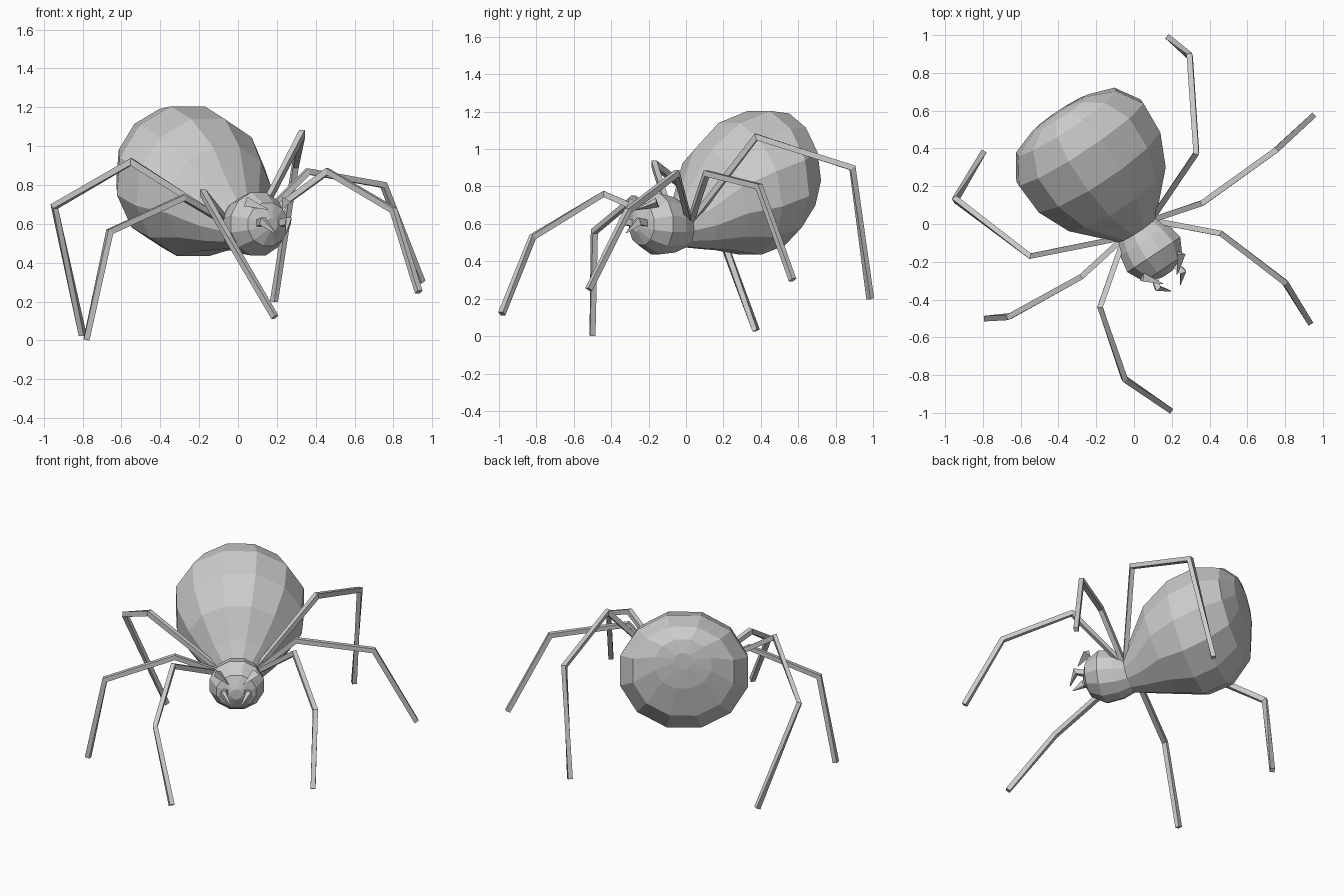
import bpy, bmesh
from math import sin, cos, pi, radians
from mathutils import Vector, Matrix

if "Cube" in bpy.data.objects:
    bpy.data.objects.remove(bpy.data.objects["Cube"])

# Body frame: local x = sideways, local y = backwards, turned about z
FRAME = Matrix.Translation((-0.22, 0.33, 0)) @ Matrix.Rotation(radians(33.4), 4, 'Z')


def loft(name, rings, matrix=Matrix()):
    """Skin a list of equal-sized rings, capping both ends."""
    bm = bmesh.new()
    loops = [[bm.verts.new(matrix @ Vector(p)) for p in ring] for ring in rings]
    n = len(loops[0])
    for a, b in zip(loops, loops[1:]):
        for i in range(n):
            j = (i + 1) % n
            bm.faces.new((a[i], a[j], b[j], b[i]))
    bm.faces.new(loops[0])
    bm.faces.new(loops[-1])
    bmesh.ops.recalc_face_normals(bm, faces=bm.faces)
    mesh = bpy.data.meshes.new(name)
    bm.to_mesh(mesh)
    bm.free()
    ob = bpy.data.objects.new(name, mesh)
    bpy.context.collection.objects.link(ob)
    return ob


def body_ring(yt, zt, yb, zb, w, n=12):
    """Elliptical ring from its top point, bottom point and half width."""
    ring = []
    for i in range(n):
        a = 2 * pi * (i + 0.5) / n
        c = cos(a) * 1.02
        ring.append((w * 1.01 * sin(a),
                     (yt + yb) / 2 + c * (yt - yb) / 2,
                     (zt + zb) / 2 + c * (zt - zb) / 2))
    return ring


def tube(name, points, radii, sides=4, matrix=Matrix()):
    """Prism following a bent path, with mitred joints."""
    pts = [Vector(p) for p in points]
    rings = []
    for i, p in enumerate(pts):
        d0 = (p - pts[i - 1]).normalized() if i else None
        d1 = (pts[i + 1] - p).normalized() if i < len(pts) - 1 else None
        t = ((d0 or d1) + (d1 or d0)).normalized()
        mitre = 1 / t.dot(d1 or d0)
        side = t.cross(Vector((0, 0, 1))).normalized()
        up = side.cross(t)
        ring = []
        for k in range(sides):
            a = 2 * pi * (k + 0.5) / sides
            ring.append(p + radii[i] * (side * cos(a) + up * sin(a) * mitre))
        rings.append(ring)
    return loft(name, rings, matrix)


# Head, waist and abdomen as one pear-shaped body
loft("body", [body_ring(*r) for r in (
    (-0.715, 0.63, -0.715, 0.56, 0.035),
    (-0.68, 0.71, -0.68, 0.485, 0.125),
    (-0.59, 0.765, -0.59, 0.435, 0.172),
    (-0.50, 0.745, -0.49, 0.445, 0.155),
    (-0.445, 0.72, -0.41, 0.475, 0.125),
    (-0.39, 0.81, -0.29, 0.465, 0.20),
    (-0.29, 1.0, -0.15, 0.455, 0.315),
    (-0.12, 1.145, 0.02, 0.43, 0.395),
    (0.07, 1.21, 0.17, 0.48, 0.405),
    (0.21, 1.195, 0.295, 0.62, 0.32),
    (0.285, 1.14, 0.325, 0.82, 0.18),
    (0.315, 1.06, 0.325, 0.95, 0.06))], FRAME)

# Legs: knee, ankle, tip of each
legs = {
    "right_rear_leg": ((.33, .375, 1.065), (.295, .89, .90), (.185, .985, .20)),
    "right_middle_leg": ((.36, .11, .87), (.75, .39, .80), (.945, .57, .30)),
    "right_front_leg": ((.46, -.05, .87), (.80, -.31, .67), (.93, -.52, .25)),
    "left_rear_leg": ((-.55, -.17, .92), (-.945, .13, .69), (-.80, .375, .03)),
    "left_middle_leg": ((-.28, -.28, .735), (-.66, -.49, .56), (-.78, -.50, .003)),
    "left_front_leg": ((-.18, -.44, .76), (-.05, -.82, .53), (.19, -.985, .12)),
}
for name, joints in legs.items():
    root = (.09, .02, .60) if name.startswith("right") else (-.05, -.07, .60)
    tube(name, (root,) + joints, (.021, .021, .021, .021))

# Fangs and brow spikes, mirrored across the body
for label, s in (("right", 1), ("left", -1)):
    tube(label + "_fang",
         ((s * .06, -.68, .60), (s * .08, -.75, .615), (s * .03, -.80, .55)),
         (.024, .022, .003), 4, FRAME)
    tube(label + "_brow_spike",
         ((s * .12, -.66, .715), (s * .045, -.745, .675)),
         (.03, .003), 3, FRAME)
